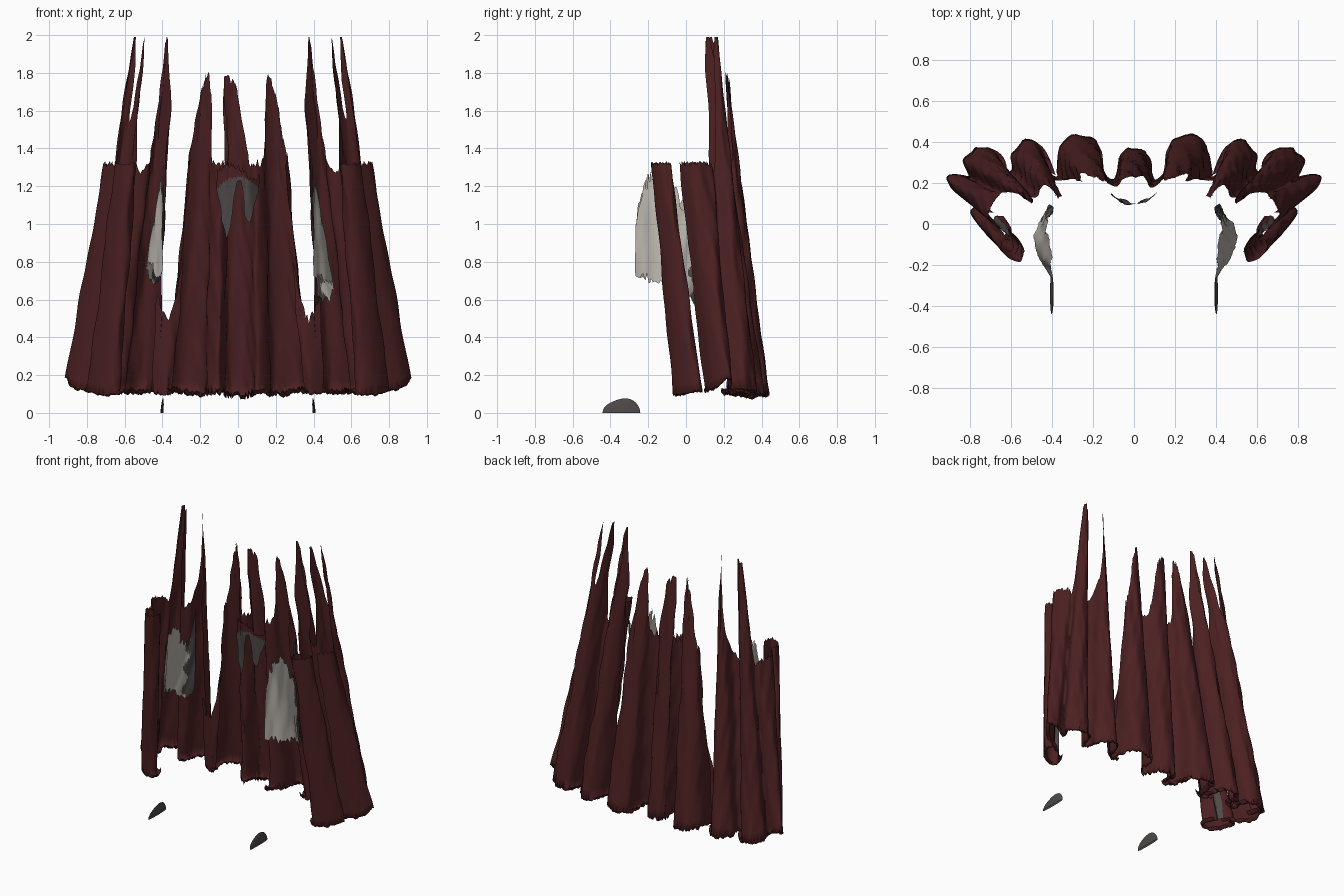
import bpy, bmesh, math, random
from mathutils import Vector

if "Cube" in bpy.data.objects:
    bpy.data.objects.remove(bpy.data.objects["Cube"])

random.seed(4)
REF0, REF1 = 0.1, 1.32   # heights at which the cloth outlines were measured


def mat(name, col):
    m = bpy.data.materials.new(name)
    m.diffuse_color = (*col, 1)
    m.use_nodes = True
    m.node_tree.nodes["Principled BSDF"].inputs["Base Color"].default_value = m.diffuse_color
    return m


RED = mat("dark red cloth", (0.072, 0.0145, 0.0155))
LIGHT = mat("pale grey lining", (0.50, 0.47, 0.42))
DARK = mat("dark grey lining", (0.075, 0.066, 0.064))


def spline(rows, sub):
    """Catmull-Rom through rows of numbers."""
    out = []
    n = len(rows)
    for i in range(n - 1):
        p = [rows[max(i - 1, 0)], rows[i], rows[i + 1], rows[min(i + 2, n - 1)]]
        for k in range(sub):
            t = k / sub
            out.append([0.5 * (2 * b + (c - a) * t + (2 * a - 5 * b + 4 * c - d) * t * t
                               + (3 * b - a - 3 * c + d) * t ** 3) for a, b, c, d in zip(*p)])
    out.append(list(rows[-1]))
    return out


def sheet(name, pts, mats, side=1, rule=None, jag=0.022, curl=0.0, wrinkle=0.004, sub=8, rows=26):
    """Cloth sheet. pts: x, y at REF0, x, y at REF1, bottom z, top z."""
    bm = bmesh.new()
    grid = []
    for j, (bx, by, tx, ty, z0, z1) in enumerate(spline(pts, sub)):
        z0 += random.uniform(-jag, jag) * 0.6
        z1 = min(z1 + random.uniform(-jag, jag), 1.99)
        col = []

        def at(z):
            f = (z - REF0) / (REF1 - REF0)
            return Vector((bx + (tx - bx) * f, by + (ty - by) * f, z))
        if curl:   # hem rolled inwards
            p = at(z0)
            d = Vector((0, 0.05, p.z)) - p
            d.normalize()
            col.append(p + d * curl + Vector((0, 0, 0.012)))
            col.append(p + d * curl * 0.5 - Vector((0, 0, 0.008)))
        for i in range(rows + 1):
            z = z0 + (z1 - z0) * i / rows
            p = at(z)
            w = wrinkle * math.sin(z * 9 + j * 0.35) + wrinkle * 0.6 * math.sin(z * 21 - j * 0.6)
            p.x += w
            p.y += w * 0.7
            col.append(p)
        for p in col:
            p.x *= side
        grid.append([bm.verts.new(p) for p in col])
    for a, b in zip(grid, grid[1:]):
        for i in range(len(a) - 1):
            f = bm.faces.new((a[i], b[i], b[i + 1], a[i + 1]))
            f.smooth = True
            if rule:
                f.material_index = rule(f.calc_center_median())
    bmesh.ops.recalc_face_normals(bm, faces=bm.faces)
    me = bpy.data.meshes.new(name)
    bm.to_mesh(me)
    bm.free()
    for m in mats:
        me.materials.append(m)
    ob = bpy.data.objects.new(name, me)
    bpy.context.collection.objects.link(ob)
    return ob


# back panel: three raised pleats joined by valleys
half = [(.38, .23, .25, .21, .12, 1.33), (.37, .36, .265, .25, .12, 1.36),
        (.32, .43, .235, .27, .11, 1.6), (.25, .435, .20, .28, .10, 1.76),
        (.18, .40, .155, .26, .10, 1.75), (.165, .28, .135, .215, .11, 1.36),
        (.10, .22, .09, .18, .11, 1.33), (.075, .32, .05, .23, .10, 1.36)]
mid = [(.04, .365, .01, .26, .09, 1.68), (-.03, .37, -.035, .265, .09, 1.76),
       (-.055, .35, -.07, .25, .09, 1.74)]
mirror = [(-p[0], p[1], -p[2]) + p[3:] for p in reversed(half)]
sheet("back_panel", half + mid + mirror, [RED], curl=0.04)

# side panels: tall torn strips, then the outer wrap turning forward
side_pts = [(.42, .26, .385, .135, .12, 1.33), (.45, .35, .375, .18, .12, 1.60),
            (.49, .41, .415, .225, .11, 1.97), (.55, .405, .44, .235, .11, 1.92),
            (.60, .345, .465, .21, .11, 1.5), (.60, .27, .475, .13, .12, 1.32),
            (.65, .24, .54, .125, .11, 1.32), (.67, .33, .555, .17, .12, 1.80),
            (.71, .375, .57, .21, .11, 1.99), (.76, .375, .598, .235, .12, 1.55),
            (.80, .36, .63, .235, .12, 1.99), (.84, .31, .655, .205, .13, 1.95),
            (.81, .23, .64, .15, .13, 1.33), (.87, .25, .67, .13, .16, 1.32),
            (.935, .23, .70, .08, .19, 1.32), (.87, .15, .705, .02, .13, 1.32),
            (.76, .10, .65, -.035, .12, 1.32)]
# low valley joining the back panel to each side panel
valley_pts = [(.35, .25, .24, .20, .12, .80), (.39, .235, .31, .16, .11, .50),
              (.45, .27, .42, .15, .11, .62)]
# front flaps: rolled hanging strips
flap_pts = [(.67, .04, .56, -.08, .12, 1.31), (.63, -.03, .535, -.13, .11, 1.32),
            (.66, -.07, .56, -.18, .10, 1.32), (.74, -.03, .61, -.17, .10, 1.32),
            (.80, .05, .65, -.12, .12, 1.32), (.77, .09, .645, -.09, .12, 1.32),
            (.72, .06, .61, -.08, .12, 1.31)]
flap_lining_pts = [(.67, .04, .56, -.08, .14, .75), (.70, .03, .58, -.09, .14, .95),
                   (.72, .06, .61, -.08, .14, .70)]


def patch_rule(c):
    """Dark torn fringe along the back and lower edge."""
    return 1 if c.y > 0.03 + .02 * math.sin(c.z * 40) else 0


for side, tag, low in ((1, "right", 0), (-1, "left", .10)):
    sheet("side_panel_" + tag, side_pts, [RED], side, curl=0.04, jag=0.014)
    sheet("valley_" + tag, valley_pts, [RED], side, curl=0.03)
    sheet("front_flap_" + tag, flap_pts, [RED], side, curl=0.03, jag=0.01)
    sheet("flap_lining_" + tag, flap_lining_pts, [DARK], side)
    # pale torn shell beside each arm opening
    shell = [(.40, -.27, .395, -.27, .73, 1.00), (.47, -.22, .395, -.22, .72, 1.20),
             (.55, -.15, .40, -.18, .70 + low, 1.25), (.59, -.07, .40, -.09, .67 + low, 1.25),
             (.55, .01, .40, -.03, .62 + low, 1.10), (.49, .06, .395, .03, .59 + low, 1.1),
             (.43, .11, .39, .08, .62 + low, 1.32)]
    sheet("torn_shell_" + tag, shell, [LIGHT, DARK], side, patch_rule, sub=7, jag=.04)

    # small boot fragment on the ground
    bm = bmesh.new()
    bmesh.ops.create_uvsphere(bm, u_segments=20, v_segments=14, radius=1)
    for v in bm.verts:
        x, y, z = v.co
        v.co = (side * (.403 + .008 * x - .006 * z), -.342 + .1 * y, .075 * z * (1 + .25 * y * z))
    bmesh.ops.bisect_plane(bm, geom=bm.verts[:] + bm.edges[:] + bm.faces[:],
                           plane_co=(0, 0, 0), plane_no=(0, 0, 1), clear_inner=True)
    bmesh.ops.recalc_face_normals(bm, faces=bm.faces)
    me = bpy.data.meshes.new("boot_fragment_" + tag)
    bm.to_mesh(me)
    bm.free()
    me.materials.append(DARK)
    bpy.context.collection.objects.link(bpy.data.objects.new("boot_fragment_" + tag, me))

# torn collar lining in front of the back panel
collar = [(-.11, .17, -.11, .15, 1.20, 1.28), (-.08, .17, -.08, .115, 1.02, 1.31),
          (-.055, .17, -.055, .10, .93, 1.32), (-.02, .17, -.02, .095, 1.14, 1.31),
          (.01, .17, .01, .095, 1.23, 1.29), (.04, .17, .04, .10, 1.02, 1.27),
          (.07, .17, .07, .11, 1.03, 1.25), (.11, .17, .11, .15, 1.17, 1.25)]
sheet("collar_lining", collar, [RED, DARK], rule=lambda c: 1 if c.z < 1.25 - 5 * c.x * c.x else 0, sub=6)
